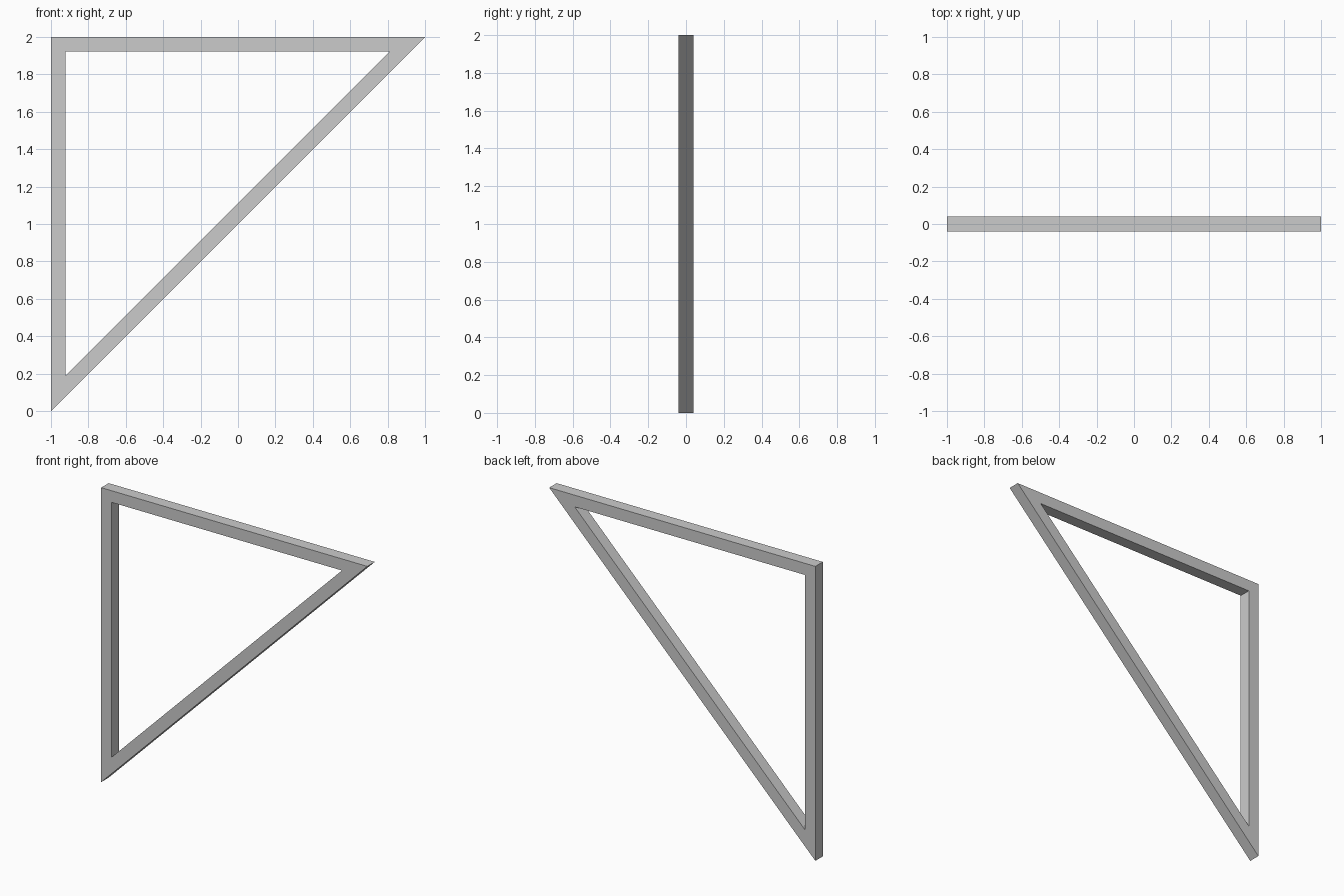
import bpy, bmesh, math

if "Cube" in bpy.data.objects:
    bpy.data.objects.remove(bpy.data.objects["Cube"])

BAR = 0.079      # bar width in the front view
HALF = 0.04      # half the depth along y

# Outer right triangle, and the same triangle inset by the bar width
outer = [(-1, 0), (1, 2), (-1, 2)]
reach = BAR * (1 + math.sqrt(2))
inner = [(-1 + BAR, reach), (1 - reach, 2 - BAR), (-1 + BAR, 2 - BAR)]

bm = bmesh.new()


def ring(points, y):
    return [bm.verts.new((x, y, z)) for x, z in points]


# Four loops joined around the square bar section, mitred at the corners
loops = [ring(outer, -HALF), ring(inner, -HALF), ring(inner, HALF), ring(outer, HALF)]
for a, b in zip(loops, loops[1:] + loops[:1]):
    for i in range(3):
        j = (i + 1) % 3
        bm.faces.new((a[i], a[j], b[j], b[i]))
bmesh.ops.recalc_face_normals(bm, faces=bm.faces)

mesh = bpy.data.meshes.new("triangle_frame")
bm.to_mesh(mesh)
bm.free()
frame = bpy.data.objects.new("triangle_frame", mesh)
bpy.context.collection.objects.link(frame)
